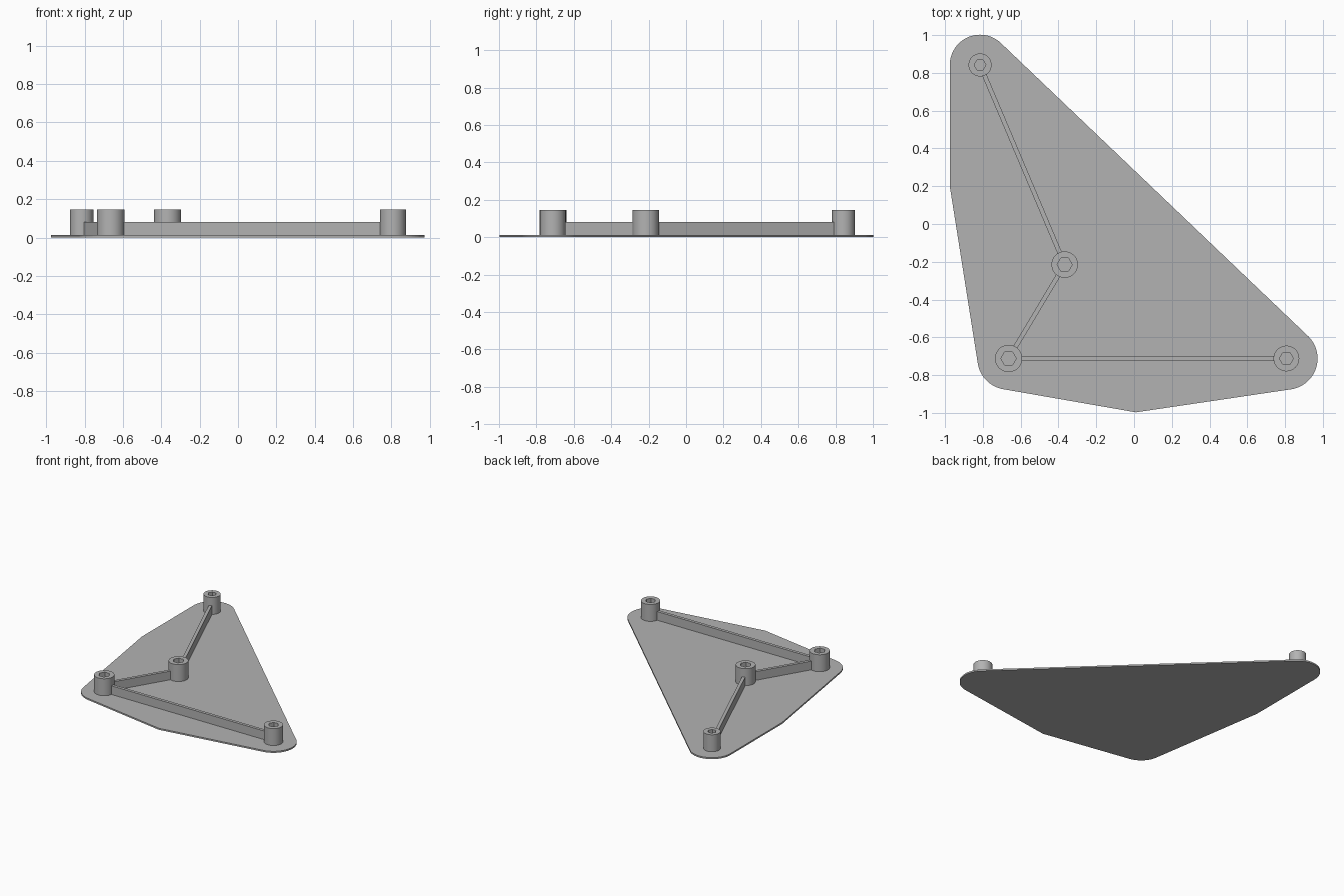
import bpy, bmesh, math
from mathutils import Vector, geometry

cube = bpy.data.objects.get("Cube")
if cube:
    bpy.data.objects.remove(cube)

grey = bpy.data.materials.new("light_grey")
grey.use_nodes = True
grey.diffuse_color = (0.45, 0.45, 0.45, 1)
grey.node_tree.nodes["Principled BSDF"].inputs["Base Color"].default_value = grey.diffuse_color

PLATE_TOP, RIB_TOP, POST_TOP = 0.012, 0.08, 0.145
RIB_WIDTH = 0.024

# name: (centre, post radius, hex socket radius, plate corner radius)
posts = {
    "back": (Vector((-0.815, 0.842)), 0.061, 0.031, 0.16),
    "middle": (Vector((-0.367, -0.215)), 0.07, 0.04, 0),
    "front_right": (Vector((-0.664, -0.712)), 0.072, 0.041, 0.165),
    "front_left": (Vector((0.807, -0.712)), 0.068, 0.037, 0.165),
}


def finish(name, bm):
    bmesh.ops.recalc_face_normals(bm, faces=bm.faces)
    mesh = bpy.data.meshes.new(name)
    bm.to_mesh(mesh)
    bm.free()
    mesh.materials.append(grey)
    obj = bpy.data.objects.new(name, mesh)
    bpy.context.collection.objects.link(obj)
    return obj


def circle(centre, radius, sides):
    return [centre + radius * Vector((math.cos(a), math.sin(a)))
            for a in (math.tau * i / sides for i in range(sides))]


def ring(bm, points, z):
    return [bm.verts.new((p.x, p.y, z)) for p in points]


def wall(bm, low, high):
    for i in range(len(low)):
        j = (i + 1) % len(low)
        bm.faces.new((low[i], low[j], high[j], high[i]))


def prism(name, points, bottom, top):
    bm = bmesh.new()
    low, high = ring(bm, points, bottom), ring(bm, points, top)
    wall(bm, low, high)
    bm.faces.new(low)
    bm.faces.new(high)
    return finish(name, bm)


# Base plate: rounded corners around the outer posts plus two blunt points
outline = [Vector((-0.975, 0.2)), Vector((0.01, -0.997))]
for centre, _, _, corner in posts.values():
    if corner:
        outline += circle(centre, corner, 96)
hull = [outline[i] for i in geometry.convex_hull_2d(outline)]
prism("base_plate", hull, 0, PLATE_TOP)


# Round posts with a hexagonal socket
def socket_post(name, centre, radius, socket):
    bm = bmesh.new()
    outer, hexagon = circle(centre, radius, 48), circle(centre, socket, 6)
    low, high = ring(bm, outer, PLATE_TOP / 2), ring(bm, outer, POST_TOP)
    floor, rim = ring(bm, hexagon, PLATE_TOP + 0.001), ring(bm, hexagon, POST_TOP)
    wall(bm, low, high)
    wall(bm, floor, rim)
    bm.faces.new(low)
    bm.faces.new(floor)
    edges = [bm.edges.get((loop[i - 1], loop[i]))
             for loop in (high, rim) for i in range(len(loop))]
    bmesh.ops.triangle_fill(bm, edges=edges, use_beauty=True, normal=(0, 0, 1))
    return finish(name, bm)


for name, (centre, radius, socket, _) in posts.items():
    obj = socket_post(name + "_post", centre, radius, socket)
    bpy.ops.object.select_all(action="DESELECT")
    obj.select_set(True)
    bpy.context.view_layer.objects.active = obj
    bpy.ops.object.shade_smooth_by_angle(angle=math.radians(30))

# Ribs joining neighbouring posts, ending inside the post walls
chain = ["back", "middle", "front_right", "front_left"]
for first, second in zip(chain, chain[1:]):
    a, b = posts[first], posts[second]
    along = (b[0] - a[0]).normalized()
    side = Vector((-along.y, along.x)) * RIB_WIDTH / 2
    start, end = a[0] + along * (a[1] - 0.008), b[0] - along * (b[1] - 0.008)
    prism(first + "_to_" + second + "_rib",
          [start - side, end - side, end + side, start + side], PLATE_TOP / 2, RIB_TOP)
